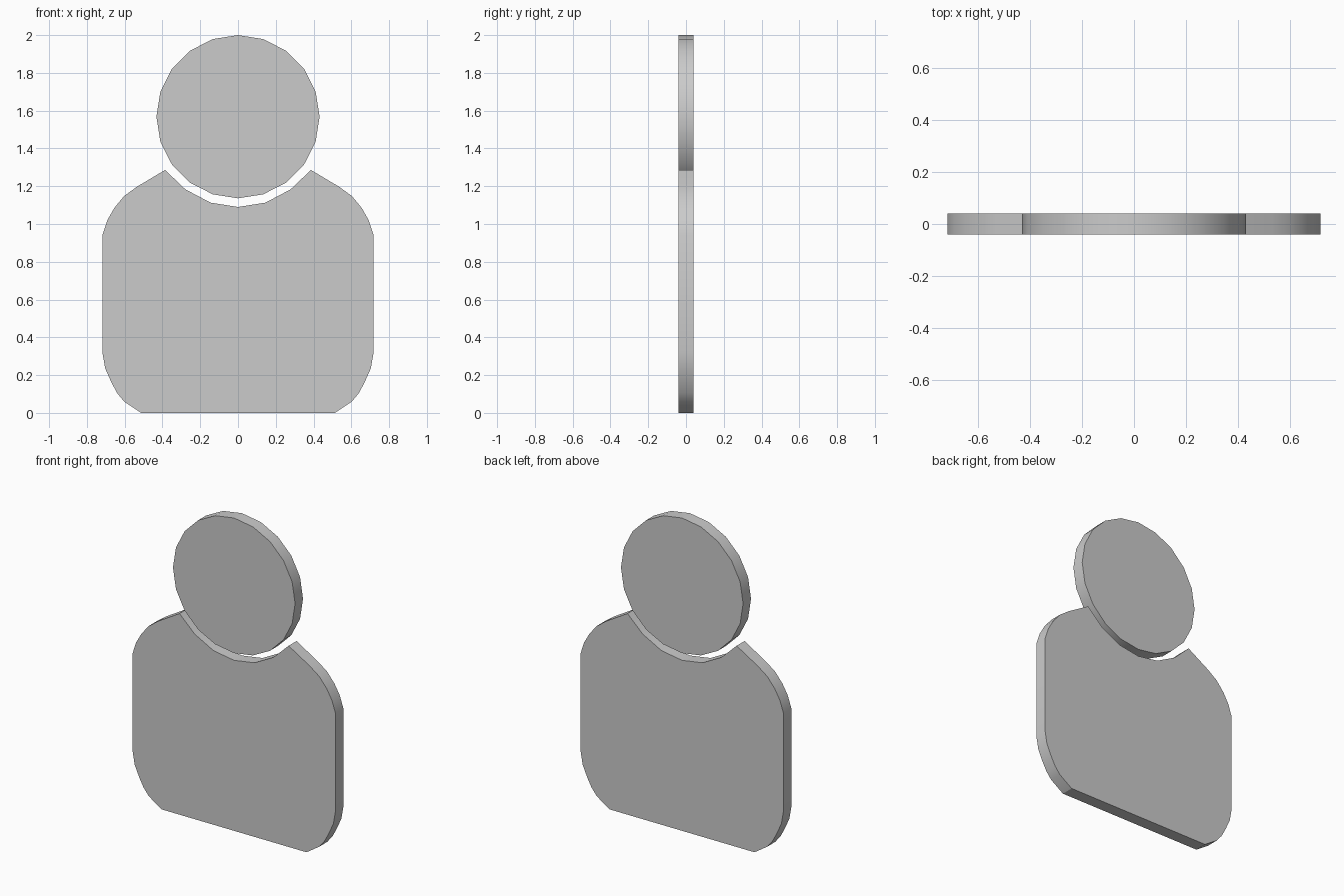
import bpy, bmesh, math

if "Cube" in bpy.data.objects:
    bpy.data.objects.remove(bpy.data.objects["Cube"])

HALF_DEPTH = 0.04


def slab(name, outline):
    """Extrude a closed (x, z) outline, counter-clockwise from the front, along y."""
    bm = bmesh.new()
    front = bm.faces.new([bm.verts.new((x, -HALF_DEPTH, z)) for x, z in outline])
    ext = bmesh.ops.extrude_face_region(bm, geom=[front], use_keep_orig=True)
    moved = [v for v in ext["geom"] if isinstance(v, bmesh.types.BMVert)]
    bmesh.ops.translate(bm, vec=(0, 2 * HALF_DEPTH, 0), verts=moved)
    bmesh.ops.recalc_face_normals(bm, faces=bm.faces)
    mesh = bpy.data.meshes.new(name)
    bm.to_mesh(mesh)
    bm.free()
    obj = bpy.data.objects.new(name, mesh)
    bpy.context.collection.objects.link(obj)
    # Rounded rim shades smoothly, corners stay sharp
    bpy.ops.object.select_all(action='DESELECT')
    obj.select_set(True)
    bpy.context.view_layer.objects.active = obj
    bpy.ops.object.shade_smooth_by_angle(angle=math.radians(30))
    return obj


# Head: 20-sided disc
R, CZ, SIDES = 0.432, 1.568, 20
slab("head", [(R * math.cos(math.tau * i / SIDES), CZ + R * math.sin(math.tau * i / SIDES))
              for i in range(SIDES)])

# Torso: right half of the outline, mirrored to the left
right = [(0.513, 0.0), (0.603, 0.06), (0.64, 0.105), (0.672, 0.165), (0.703, 0.235),
         (0.718, 0.32), (0.718, 0.942), (0.692, 1.02), (0.655, 1.085), (0.603, 1.148),
         (0.534, 1.198), (0.386, 1.286), (0.278, 1.183), (0.145, 1.113)]
left = [(-x, z) for x, z in reversed(right)]
slab("torso", right + [(0.0, 1.09)] + left)
